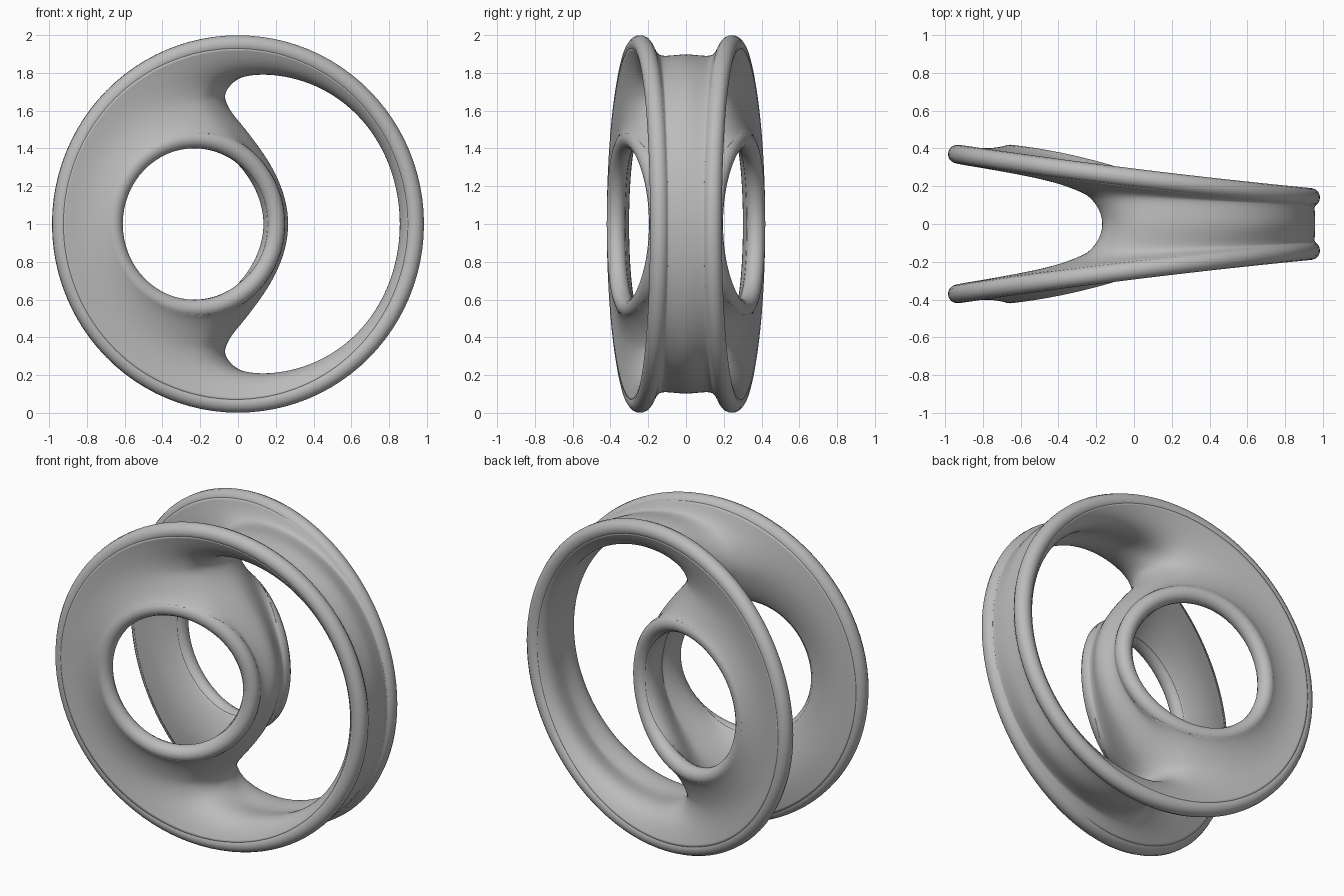
import bpy, bmesh
from math import sin, cos, pi, radians
from mathutils import Vector

cube = bpy.data.objects.get("Cube")
if cube:
    bpy.data.objects.remove(cube)

THICK = 0.1
ROWS = 8

mat = bpy.data.materials.new("light_grey")
mat.use_nodes = True
GREY = (0.5, 0.5, 0.5, 1)
mat.diffuse_color = GREY
mat.node_tree.nodes["Principled BSDF"].inputs["Base Color"].default_value = GREY


# Rim curves of the back plate (mirrored to the front later)
def outer(a):
    c = cos(a)
    return Vector((0.935 * c, 0.243 - 0.115 * c + 0.012 * c * c, 1 + 0.95 * sin(a)))


def hole(a):
    c = cos(a)
    return Vector((-0.23 + 0.43 * c, 0.29 - 0.112 * c - 0.032 * c * c, 1 + 0.45 * sin(a)))


# Upper half of the crescent tunnel's neck, from the right side round the tip
NECK = [(0.912, 1), (0.85, 1.35), (0.67, 1.64), (0.42, 1.80), (0.15, 1.85), (-0.03, 1.81),
        (-0.12, 1.69), (-0.08, 1.57), (0.01, 1.46), (0.16, 1.24), (0.222, 1)]
TIP = 6


def neck(t):
    """Catmull-Rom through the neck points, mirrored beyond both ends."""
    pts = [Vector((x, 0, z)) for x, z in NECK]
    flip = lambda p: Vector((p.x, 0, 2 - p.z))
    pts = [flip(pts[1])] + pts + [flip(pts[-2])]
    i = min(int(t), len(NECK) - 2)
    f = t - i
    a, b, c, d = pts[i:i + 4]
    return b + 0.5 * f * (c - a + f * (2 * a - 5 * b + 4 * c - d + f * (3 * (b - c) + d - a)))


def line(a, b, v):
    return a.lerp(b, v)


def dish(a, b, v):
    """Plate sagging slightly inward between two rims."""
    return a.lerp(b, v) - Vector((0, 0.02 * sin(pi * v), 0))


def flare(a, b, v):
    """Parabola leaving a along y and opening out towards b."""
    return Vector((a.x + (b.x - a.x) * v * v, b.y * v, a.z + (b.z - a.z) * v * v))


# Three lofted strips meet at one junction point
JUNCTION = Vector((-0.27, 0.215, 1.64))
O_MID, H_MID = radians(115), radians(65)
bm = bmesh.new()


def strip(start, end, cols, path, arm):
    def spine(v):
        if v <= 0.5:
            return arm(start(0), JUNCTION, v * 2)
        return line(JUNCTION, end(0), v * 2 - 1)
    grid = []
    for i in range(cols + 1):
        u = i / cols
        col = []
        for j in range(ROWS + 1):
            v = j / ROWS
            p = path(start(u), end(u), v)
            p = p + (1 - u) ** 2 * (spine(v) - path(start(0), end(0), v))
            col.append(bm.verts.new(p))
        grid.append(col)
    for c0, c1 in zip(grid, grid[1:]):
        for j in range(ROWS):
            bm.faces.new((c0[j], c1[j], c1[j + 1], c0[j + 1]))


outer_left = lambda u: outer(O_MID + (pi - O_MID) * u)
outer_right = lambda u: outer(O_MID * (1 - u))
hole_left = lambda u: hole(H_MID + (pi - H_MID) * u)
hole_right = lambda u: hole(H_MID * (1 - u))
neck_outer = lambda u: neck(TIP * (1 - u))
neck_inner = lambda u: neck(TIP + (len(NECK) - 1 - TIP) * u)

strip(outer_left, hole_left, 12, dish, line)
strip(neck_outer, outer_right, 16, flare, flare)
strip(neck_inner, hole_right, 9, flare, flare)

# Mirror the quarter top to bottom, then front to back
for axis, centre in ((2, 1), (1, 0)):
    copy = bmesh.ops.duplicate(bm, geom=bm.verts[:] + bm.edges[:] + bm.faces[:])["geom"]
    for v in copy:
        if isinstance(v, bmesh.types.BMVert):
            v.co[axis] = 2 * centre - v.co[axis]
    bmesh.ops.remove_doubles(bm, verts=bm.verts[:], dist=0.0005)
bmesh.ops.recalc_face_normals(bm, faces=bm.faces[:])

# Fair the sheet while rims and neck stay put
bm.verts.index_update()
verts = bm.verts[:]
near = [[e.other_vert(v).index for e in v.link_edges] for v in verts]
rim = [v.is_boundary for v in verts]
fixed = [r or abs(v.co.y) < 0.0005 for r, v in zip(rim, verts)]
pos = [v.co.copy() for v in verts]
ZERO = Vector((0, 0, 0))


def laplace(vals, skip):
    return [ZERO if s else sum((vals[k] for k in n), ZERO) / len(n) - x
            for x, n, s in zip(vals, near, skip)]


for step in range(200):
    bend = laplace(laplace(pos, rim), fixed)
    pos = [p - 0.4 * b for p, b in zip(pos, bend)]
for v, p in zip(verts, pos):
    v.co = p

mesh = bpy.data.meshes.new("flared_sheet")
bm.to_mesh(mesh)
bm.free()
mesh.materials.append(mat)
sheet = bpy.data.objects.new("flared_sheet", mesh)
bpy.context.collection.objects.link(sheet)
for poly in mesh.polygons:
    poly.use_smooth = True
sub = sheet.modifiers.new("smooth", "SUBSURF")
sub.levels = sub.render_levels = 2
solid = sheet.modifiers.new("thickness", "SOLIDIFY")
solid.thickness = THICK
solid.offset = 0


# Rounded beads along the open edges
def bead(name, curve_fn, side, count):
    data = bpy.data.curves.new(name, "CURVE")
    data.dimensions = "3D"
    data.bevel_depth = THICK / 2
    data.bevel_resolution = 5
    sp = data.splines.new("POLY")
    sp.points.add(count - 1)
    for i, pt in enumerate(sp.points):
        p = curve_fn(2 * pi * i / count)
        pt.co = (p.x, p.y * side, p.z, 1)
    sp.use_cyclic_u = True
    sp.use_smooth = True
    data.materials.append(mat)
    bpy.context.collection.objects.link(bpy.data.objects.new(name, data))


for label, side in (("front", -1), ("back", 1)):
    bead(label + "_outer_rim", outer, side, 96)
    bead(label + "_hole_rim", hole, side, 64)
